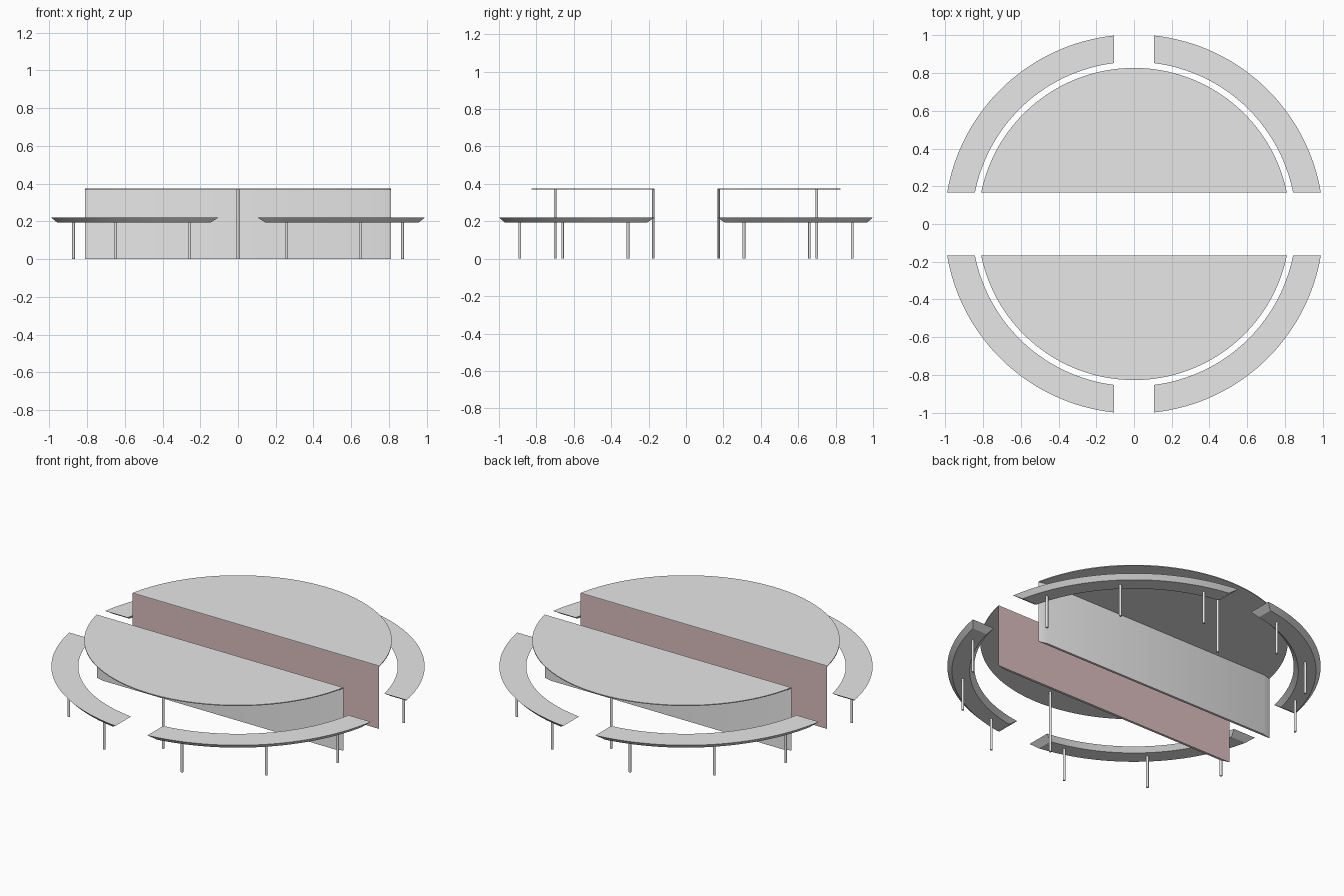
import bpy, bmesh
from math import sin, cos, asin, acos, pi, radians

if "Cube" in bpy.data.objects:
    bpy.data.objects.remove(bpy.data.objects["Cube"], do_unlink=True)


def material(name, color):
    mat = bpy.data.materials.new(name)
    mat.use_nodes = True
    mat.diffuse_color = color
    mat.node_tree.nodes["Principled BSDF"].inputs["Base Color"].default_value = color
    return mat


GREY = material("light_grey", (0.8, 0.8, 0.8, 1))
PINK = material("dusty_pink", (0.7, 0.5, 0.5, 1))

GAP = 0.168          # half of the aisle between the two tables
TABLE_R, TABLE_Z = 0.827, 0.374
BENCH_IN, BENCH_OUT = 0.859, 1.004
BENCH_TOP, BENCH_BOTTOM = 0.219, 0.193
BENCH_GAP = 0.105


def finish(bm, name, mats=(GREY,)):
    bmesh.ops.recalc_face_normals(bm, faces=bm.faces)
    mesh = bpy.data.meshes.new(name)
    bm.to_mesh(mesh)
    bm.free()
    obj = bpy.data.objects.new(name, mesh)
    bpy.context.collection.objects.link(obj)
    for mat in mats:
        mesh.materials.append(mat)
    bpy.ops.object.select_all(action="DESELECT")
    obj.select_set(True)
    bpy.context.view_layer.objects.active = obj
    bpy.ops.object.shade_smooth_by_angle(angle=radians(25))
    return obj


def prism(outline, z0, z1):
    """Extrude a flat outline from z0 up to z1."""
    bm = bmesh.new()
    base = bm.faces.new([bm.verts.new((x, y, z0)) for x, y in outline])
    top = bmesh.ops.extrude_face_region(bm, geom=[base])["geom"]
    verts = [v for v in top if isinstance(v, bmesh.types.BMVert)]
    bmesh.ops.translate(bm, verts=verts, vec=(0, 0, z1 - z0))
    return bm


def leg(name, x, y, height):
    ring = [(x + 0.007 * cos(a * pi / 6), y + 0.007 * sin(a * pi / 6)) for a in range(12)]
    finish(prism(ring, 0, height), name)


def table(side, sy):
    # Thin half-round top
    start = asin(GAP / TABLE_R)
    steps = 64
    angles = [start + (pi - 2 * start) * i / steps for i in range(steps + 1)]
    arc = [(TABLE_R * cos(a), sy * TABLE_R * sin(a)) for a in angles]
    finish(prism(arc, TABLE_Z - 0.005, TABLE_Z), side + "_table_top")

    # Full-width panel with bevelled ends, pink towards the aisle
    y0, y1 = sy * GAP, sy * (GAP + 0.014)
    w = TABLE_R * cos(start)
    outline = [(-w, y0), (w, y0), (w - 0.05, y1), (0.05 - w, y1)]
    panel = finish(prism(outline, 0, TABLE_Z - 0.005), side + "_table_panel", (GREY, PINK))
    for face in panel.data.polygons:
        face.material_index = int(face.normal.y * sy < -0.99)

    leg(side + "_table_leg", 0, sy * 0.7, TABLE_Z - 0.004)


def bench(name, sx, sy):
    # Curved seat: the underside is inset on every edge
    inset, end_inset, steps = 0.025, 0.04, 32
    section = [(BENCH_OUT, BENCH_TOP, 0), (BENCH_IN, BENCH_TOP, 0),
               (BENCH_IN + inset, BENCH_BOTTOM, end_inset),
               (BENCH_OUT - inset, BENCH_BOTTOM, end_inset)]
    bm = bmesh.new()
    rows = []
    for i in range(steps + 1):
        row = []
        for r, z, e in section:
            a0, a1 = asin((GAP + e) / r), acos((BENCH_GAP + e) / r)
            a = a0 + (a1 - a0) * i / steps
            row.append(bm.verts.new((sx * r * cos(a), sy * r * sin(a), z)))
        rows.append(row)
    for a, b in zip(rows, rows[1:]):
        for k in range(4):
            n = (k + 1) % 4
            bm.faces.new((a[k], a[n], b[n], b[k]))
    bm.faces.new(rows[0])
    bm.faces.new(rows[-1])
    finish(bm, name + "_bench_seat")

    # Three slim legs under the seat
    for i, deg in enumerate((19.6, 45.5, 74)):
        a = radians(deg)
        leg(f"{name}_bench_leg_{i + 1}", sx * 0.925 * cos(a), sy * 0.925 * sin(a),
            BENCH_BOTTOM + 0.004)


for side, sy in (("front", -1), ("back", 1)):
    table(side, sy)
    for hand, sx in (("left", 1), ("right", -1)):
        bench(side + "_" + hand, sx, sy)
